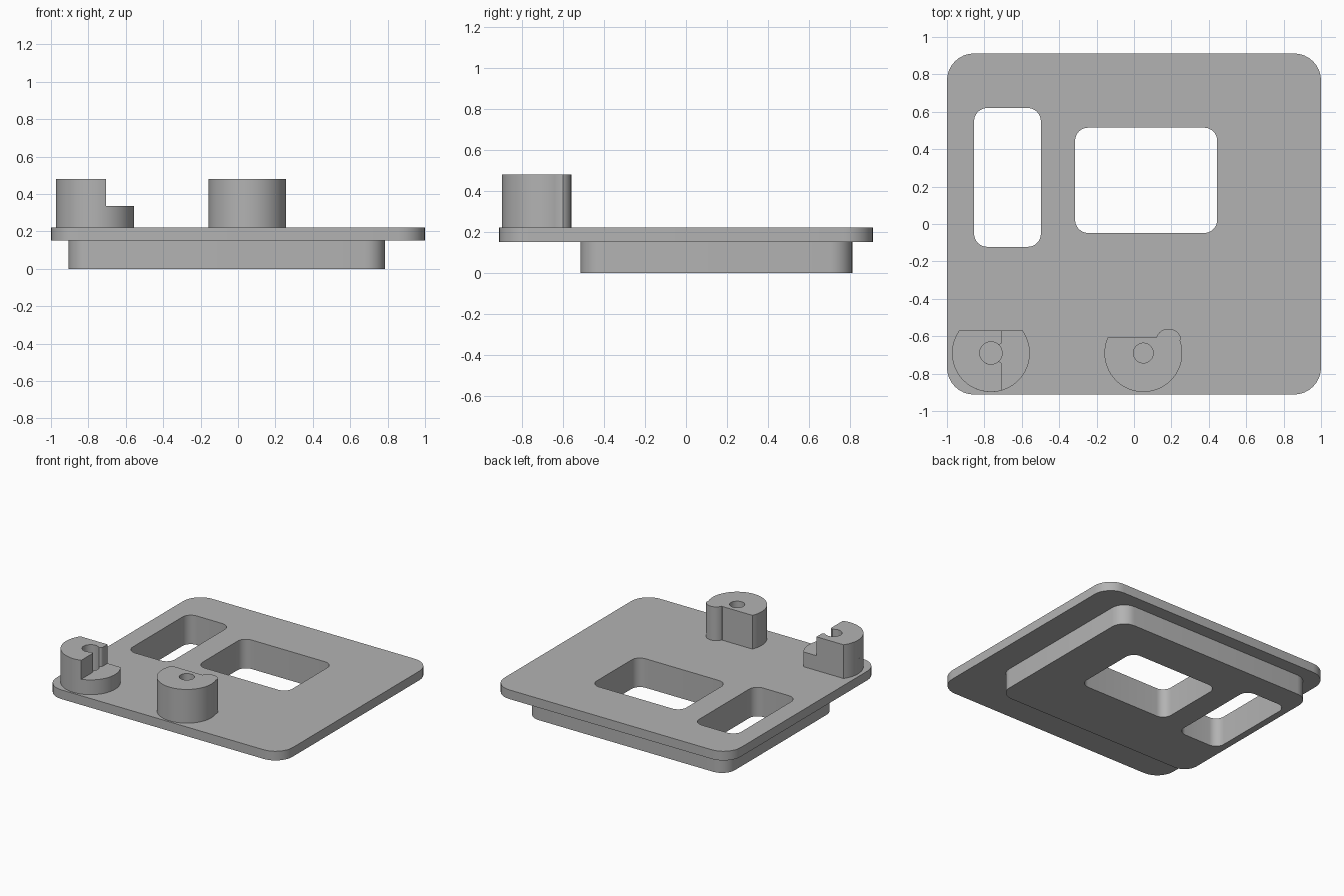
import bpy, bmesh, math
from mathutils import Vector

if "Cube" in bpy.data.objects:
    bpy.data.objects.remove(bpy.data.objects["Cube"])

grey = bpy.data.materials.new("plain grey")
grey.diffuse_color = (0.45, 0.45, 0.45, 1)
grey.use_nodes = True
grey.node_tree.nodes["Principled BSDF"].inputs["Base Color"].default_value = grey.diffuse_color


def arc(cx, cy, r, a0, a1, n=8):
    """Points on an arc, angles in degrees."""
    return [(cx + r * math.cos(math.radians(a0 + (a1 - a0) * i / n)),
             cy + r * math.sin(math.radians(a0 + (a1 - a0) * i / n))) for i in range(n + 1)]


def circle(cx, cy, r, n=40):
    return arc(cx, cy, r, 0, 360, n)[:-1]


def rounded_rect(x0, x1, y0, y1, r):
    return (arc(x1 - r, y1 - r, r, 0, 90) + arc(x0 + r, y1 - r, r, 90, 180)
            + arc(x0 + r, y0 + r, r, 180, 270) + arc(x1 - r, y0 + r, r, 270, 360))


def walls(bm, loop, z0, z1, inward=False):
    """Vertical wall around a counter-clockwise loop."""
    low = [bm.verts.new((x, y, z0)) for x, y in loop]
    high = [bm.verts.new((x, y, z1)) for x, y in loop]
    for i in range(len(loop)):
        j = (i + 1) % len(loop)
        quad = [low[i], low[j], high[j], high[i]]
        bm.faces.new(quad[::-1] if inward else quad)


def cap(bm, outer, holes, z, up=True):
    """Flat face with holes, pointing up or down."""
    edges = []
    for loop in [outer] + holes:
        vs = [bm.verts.new((x, y, z)) for x, y in loop]
        edges += [bm.edges.new((vs[i - 1], vs[i])) for i in range(len(vs))]
    geom = bmesh.ops.triangle_fill(bm, edges=edges, use_beauty=True,
                                   normal=Vector((0, 0, 1)))["geom"]
    for f in geom:
        if isinstance(f, bmesh.types.BMFace):
            f.normal_update()
            if (f.normal.z > 0) != up:
                f.normal_flip()


def finish(bm, name):
    bmesh.ops.remove_doubles(bm, verts=bm.verts, dist=1e-5)
    me = bpy.data.meshes.new(name)
    bm.to_mesh(me)
    bm.free()
    me.materials.append(grey)
    ob = bpy.data.objects.new(name, me)
    bpy.context.collection.objects.link(ob)
    bpy.ops.object.select_all(action='DESELECT')
    ob.select_set(True)
    bpy.context.view_layer.objects.active = ob
    bpy.ops.object.shade_smooth_by_angle(angle=math.radians(30))


FLOOR, TOP, PLATE, STEP, BOSS = 0, 0.222, 0.152, 0.335, 0.48

# Base: wide plate over a smaller plug, with two windows through both
plate = rounded_rect(-1, 1, -0.912, 0.912, 0.145)
plug = rounded_rect(-0.907, 0.787, -0.515, 0.812, 0.11)
windows = [rounded_rect(-0.855, -0.498, -0.122, 0.62, 0.07),
           rounded_rect(-0.315, 0.445, -0.048, 0.515, 0.07)]
bm = bmesh.new()
walls(bm, plate, PLATE, TOP)
walls(bm, plug, FLOOR, PLATE)
for w in windows:
    walls(bm, w, FLOOR, TOP, inward=True)
cap(bm, plate, windows, TOP)
cap(bm, plate, [plug], PLATE, up=False)
cap(bm, plug, windows, FLOOR, up=False)
finish(bm, "base_plate")

# Stepped boss: flat-backed disc, raised left part with an open-sided hole
cx, cy, r, hr = -0.765, -0.69, 0.208, 0.06
flat = math.degrees(math.asin(0.12 / r))
wall_x = 0.06
cut = math.degrees(math.acos(wall_x / r))
mouth = math.degrees(math.atan2(0.045, 0.04))
disc = arc(cx, cy, r, 180 - flat, 360 + flat, 44)
raised = (arc(cx, cy, r, 180 - flat, 360 - cut, 24)
          + arc(cx + 0.04, cy - 0.065, 0.02, 0, 90, 6)
          + arc(cx, cy, hr, 360 - mouth, mouth, 28)[1:-1]
          + arc(cx + 0.04, cy + 0.065, 0.02, -90, 0, 6)
          + [(cx + wall_x, cy + 0.12)])
hole = circle(cx, cy, hr)
bm = bmesh.new()
walls(bm, disc, TOP, STEP)
walls(bm, hole, TOP, STEP, inward=True)
cap(bm, disc, [hole], STEP)
walls(bm, raised, STEP, BOSS)
cap(bm, raised, [], BOSS)
finish(bm, "stepped_boss")

# Round boss: flat back with a rounded ear at the right
cx = 0.05
flat = math.degrees(math.asin(0.087 / r))
ear = arc(cx + 0.135, cy + 0.06, 0.07, 24, 160, 14)
outline = (arc(cx, cy, r, 180 - flat, 384, 44)[:-1] + ear
           + [(cx + 0.065, cy + 0.087)])
hole = circle(cx, cy, 0.053)
bm = bmesh.new()
walls(bm, outline, TOP, BOSS)
walls(bm, hole, TOP, BOSS, inward=True)
cap(bm, outline, [hole], BOSS)
finish(bm, "eared_boss")
